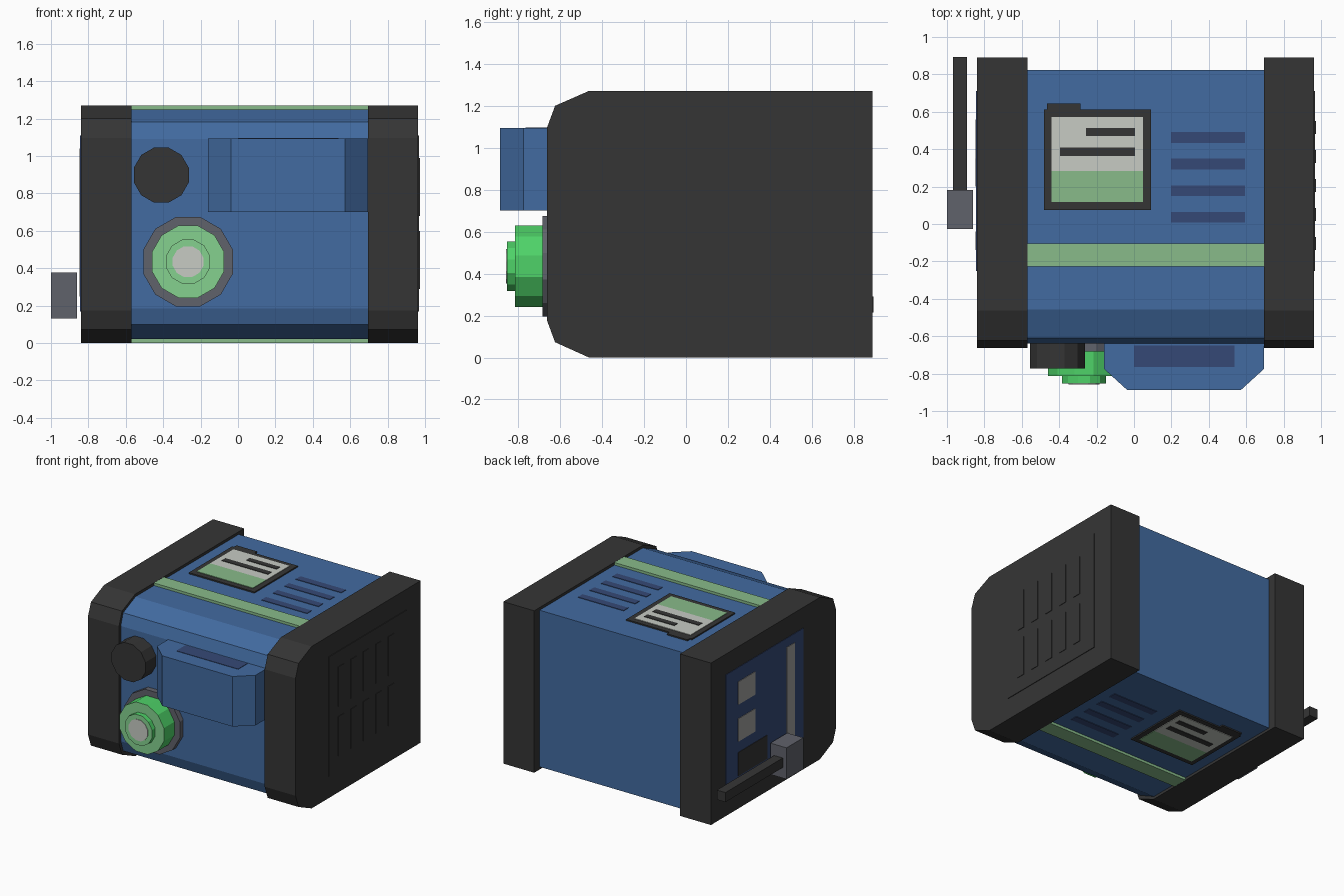
import bpy, bmesh, math
from mathutils import Matrix

if "Cube" in bpy.data.objects:
    bpy.data.objects.remove(bpy.data.objects["Cube"])


def mat(name, r, g, b):
    lin = [(c / 255 / 12.92) if c < 11 else ((c / 255 + 0.055) / 1.055) ** 2.4 for c in (r, g, b)]
    m = bpy.data.materials.new(name)
    m.diffuse_color = (*lin, 1)
    m.use_nodes = True
    m.node_tree.nodes["Principled BSDF"].inputs["Base Color"].default_value = m.diffuse_color
    return m


CHARCOAL = mat("charcoal", 53, 53, 53)
BLUE = mat("blue", 66, 107, 161)
NAVY = mat("navy", 53, 73, 118)
METAL = mat("metal grey", 96, 98, 107)
BRIGHT = mat("bright green", 78, 210, 104)
LENS = mat("lens green", 133, 209, 143)
PALE = mat("pale green", 136, 187, 138)
LIGHT = mat("light grey", 199, 203, 196)
MID = mat("mid grey", 158, 158, 156)

TOP = 1.271


def finish(bm, name, *mats):
    bmesh.ops.recalc_face_normals(bm, faces=bm.faces)
    me = bpy.data.meshes.new(name)
    bm.to_mesh(me)
    bm.free()
    for m in mats:
        me.materials.append(m)
    ob = bpy.data.objects.new(name, me)
    bpy.context.collection.objects.link(ob)
    return ob


def prism(name, pts, place, a, b, m):
    """Extrude a 2D outline from a to b; place(u, v, w) maps to 3D."""
    bm = bmesh.new()
    lo = [bm.verts.new(place(u, v, a)) for u, v in pts]
    hi = [bm.verts.new(place(u, v, b)) for u, v in pts]
    bm.faces.new(lo)
    bm.faces.new(hi[::-1])
    n = len(pts)
    for i in range(n):
        j = (i + 1) % n
        bm.faces.new((lo[i], lo[j], hi[j], hi[i]))
    return finish(bm, name, m)


def box(name, x0, x1, y0, y1, z0, z1, m):
    return prism(name, [(x0, y0), (x1, y0), (x1, y1), (x0, y1)],
                 lambda u, v, w: (u, v, w), z0, z1, m)


def disc(name, x, z, r, y_front, y_back, side, face):
    """Twelve-sided cylinder facing -y; the front face has its own colour."""
    bm = bmesh.new()
    rot = (Matrix.Translation((x, (y_front + y_back) / 2, z))
           @ Matrix.Rotation(math.pi / 2, 4, 'X') @ Matrix.Rotation(math.pi / 12, 4, 'Z'))
    bmesh.ops.create_cone(bm, cap_ends=True, segments=12, radius1=r, radius2=r,
                          depth=y_back - y_front, matrix=rot)
    bm.normal_update()
    for f in bm.faces:
        f.material_index = 1 if f.normal.y < -0.9 else 0
    return finish(bm, name, side, face)


def along_x(u, v, w):
    return (w, u, v)


# End caps and the slightly smaller body between them
cap = [(0.89, 0), (0.89, TOP), (-0.462, TOP), (-0.624, 1.2), (-0.662, 1.097),
       (-0.662, 0.175), (-0.624, 0.073), (-0.462, 0)]
core = [(0.823, 0.021), (0.823, 1.25), (-0.457, 1.25), (-0.61, 1.182), (-0.64, 1.09),
        (-0.64, 0.185), (-0.61, 0.098), (-0.457, 0.021)]
prism("left_cap", cap, along_x, -0.84, -0.57, CHARCOAL)
prism("right_cap", cap, along_x, 0.695, 0.963, CHARCOAL)
prism("body", core, along_x, -0.57, 0.695, BLUE)


# Details repeated on the top and the bottom
def plate(name, x0, x1, y0, y1, h, m):
    box("top_" + name, x0, x1, y0, y1, 1.245, 1.25 + h, m)
    box("bottom_" + name, x0, x1, y0, y1, 0.021 - h, 0.026, m)


plate("stripe", -0.57, 0.695, -0.228, -0.105, 0.02, PALE)
plate("screen_frame", -0.48, 0.09, 0.075, 0.613, 0.010, CHARCOAL)
plate("screen_tab", -0.465, -0.285, 0.61, 0.645, 0.010, CHARCOAL)
plate("screen_upper", -0.44, 0.047, 0.283, 0.572, 0.014, LIGHT)
plate("screen_lower", -0.44, 0.047, 0.118, 0.283, 0.014, PALE)
plate("screen_short_bar", -0.257, 0.005, 0.47, 0.513, 0.018, CHARCOAL)
plate("screen_long_bar", -0.396, 0.005, 0.364, 0.41, 0.018, CHARCOAL)
for i in range(4):
    y = 0.462 - i * 0.142
    plate(f"vent_{i}", 0.198, 0.594, y - 0.029, y + 0.029, 0.004, NAVY)

# Front grip with chamfered corners and dark slots above and below
grip = [(-0.16, -0.63), (-0.16, -0.775), (-0.037, -0.887), (0.572, -0.887),
        (0.695, -0.775), (0.695, -0.63)]
prism("front_grip", grip, lambda u, v, w: (u, v, w), 0.70, 1.093, BLUE)
box("grip_slot_top", 0.0, 0.537, -0.765, -0.65, 1.09, 1.096, NAVY)

# Knob and stepped lens on the front
disc("front_knob", -0.41, 0.898, 0.152, -0.772, -0.62, CHARCOAL, CHARCOAL)
disc("lens_ring", -0.267, 0.435, 0.248, -0.683, -0.62, METAL, METAL)
disc("lens_barrel", -0.267, 0.435, 0.2, -0.814, -0.66, BRIGHT, LENS)
disc("lens_tip", -0.267, 0.435, 0.122, -0.853, -0.80, BRIGHT, LENS)
disc("lens_centre", -0.267, 0.435, 0.085, -0.857, -0.85, LIGHT, LIGHT)

# Right side panel with two rows of slots
box("right_panel", 0.96, 0.968, -0.252, 0.71, 0.17, 1.11, CHARCOAL)
for row, z in enumerate((0.29, 0.68)):
    for i in range(5):
        y = -0.14 + i * 0.155
        box(f"right_slot_{row}_{i}", 0.965, 0.972, y, y + 0.07, z, z + 0.31, CHARCOAL)


# Left side control panel
def left_plate(name, y0, y1, z0, z1, h, m):
    box(name, -0.84 - h, -0.835, y0, y1, z0, z1, m)


left_plate("left_panel", -0.252, 0.71, 0.17, 1.11, 0.004, NAVY)
left_plate("upper_button", 0.35, 0.56, 0.82, 1.0, 0.008, MID)
left_plate("lower_button", 0.35, 0.56, 0.53, 0.71, 0.008, MID)
left_plate("dark_port", 0.2, 0.56, 0.26, 0.445, 0.008, CHARCOAL)
left_plate("lever_track", -0.14, -0.04, 0.25, 1.04, 0.008, MID)

# Lever block with its crank bar
box("lever_block", -1.0, -0.86, -0.027, 0.182, 0.132, 0.378, METAL)
box("lever_bar", -0.968, -0.893, 0.18, 0.893, 0.215, 0.29, CHARCOAL)
